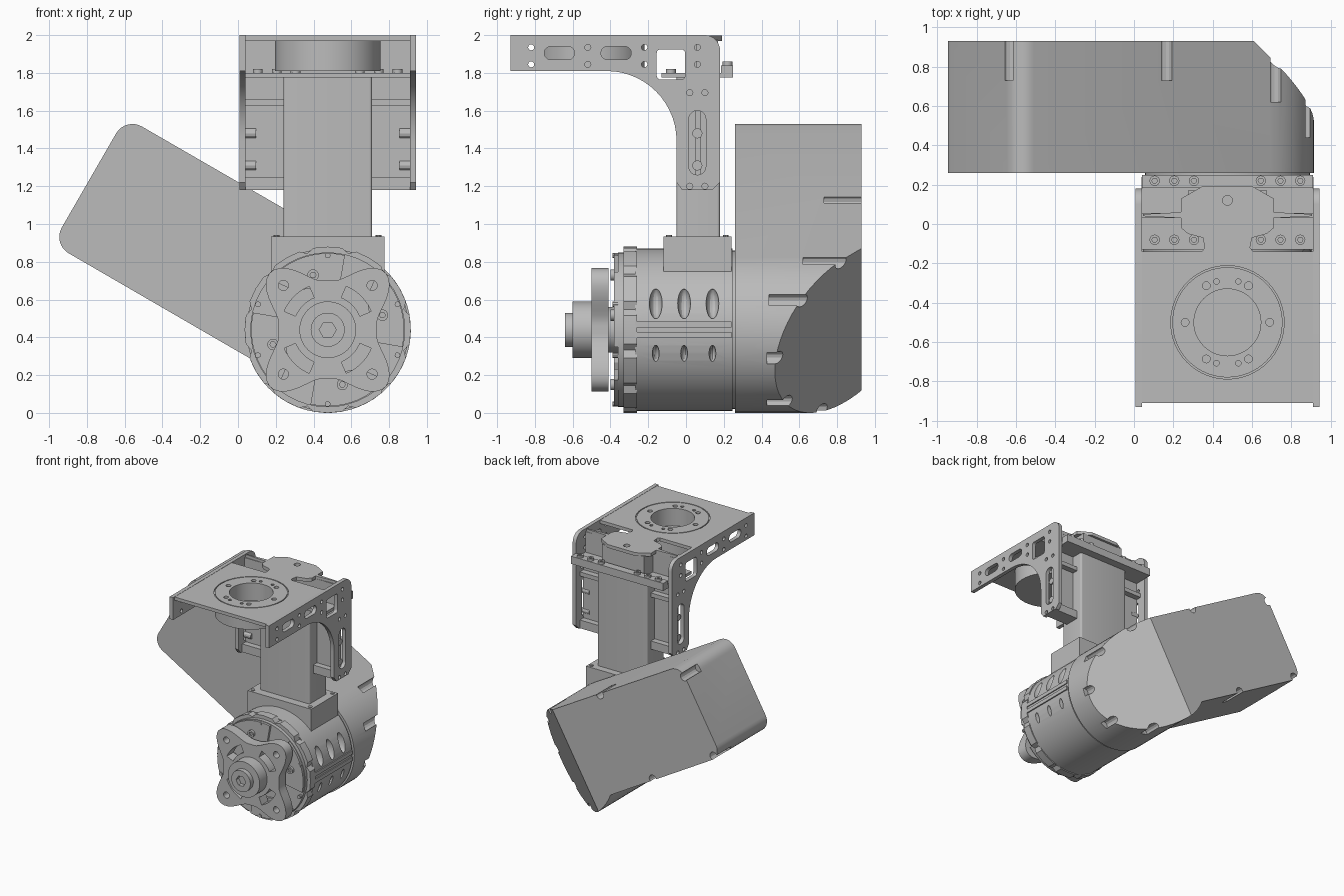
import bpy, bmesh, math
from mathutils import Vector
from math import cos, sin, pi, radians

if "Cube" in bpy.data.objects:
    bpy.data.objects.remove(bpy.data.objects["Cube"])

grey = bpy.data.materials.new("machined_grey")
grey.use_nodes = True
grey.diffuse_color = (0.5, 0.5, 0.5, 1)
grey.node_tree.nodes["Principled BSDF"].inputs["Base Color"].default_value = (0.5, 0.5, 0.5, 1)

CX, CZ = 0.475, 0.44           # motor axis, running along y
MOTOR = (CX, CZ)
BEARING = (CX, -0.5)
parts = []


def place(axis, p, t):
    return {"x": (t, p[0], p[1]), "y": (p[0], t, p[1]), "z": (p[0], p[1], t)}[axis]


def finish(name, bm):
    bmesh.ops.recalc_face_normals(bm, faces=bm.faces)
    mesh = bpy.data.meshes.new(name)
    bm.to_mesh(mesh)
    bm.free()
    mesh.materials.append(grey)
    ob = bpy.data.objects.new(name, mesh)
    bpy.context.collection.objects.link(ob)
    parts.append(ob)
    return ob


def prism(name, pts, axis, a, b):
    """Extrude a flat outline along an axis from a to b."""
    bm = bmesh.new()
    low = [bm.verts.new(place(axis, p, a)) for p in pts]
    high = [bm.verts.new(place(axis, p, b)) for p in pts]
    bm.faces.new(low)
    bm.faces.new(high)
    for i in range(len(pts)):
        j = (i + 1) % len(pts)
        bm.faces.new((low[i], low[j], high[j], high[i]))
    return finish(name, bm)


def arc(c, r, start, end, n=8):
    angles = [radians(start + (end - start) * i / n) for i in range(n + 1)]
    return [(c[0] + r * cos(t), c[1] + r * sin(t)) for t in angles]


def polar(c, r, deg):
    return c[0] + r * cos(radians(deg)), c[1] + r * sin(radians(deg))


def cyl(name, c, r, axis, a, b, n=48):
    return prism(name, arc(c, r, 0, 360, n)[:-1], axis, a, b)


def rounded(c, w, h, r):
    pts = []
    for sx, sy, a in ((1, 1, 0), (-1, 1, 90), (-1, -1, 180), (1, -1, 270)):
        pts += arc((c[0] + sx * (w / 2 - r), c[1] + sy * (h / 2 - r)), r, a, a + 90, 5)
    return pts


def box(name, x0, x1, y0, y1, z0, z1):
    return prism(name, [(x0, y0), (x1, y0), (x1, y1), (x0, y1)], "z", z0, z1)


def cut(ob, cutters):
    for c in cutters:
        mod = ob.modifiers.new("cut", "BOOLEAN")
        mod.operation, mod.solver, mod.object = "DIFFERENCE", "EXACT", c
        bpy.context.view_layer.objects.active = ob
        bpy.ops.object.modifier_apply(modifier=mod.name)
        parts.remove(c)
        bpy.data.objects.remove(c)


# Rear housing: rounded arm leaning up to the right, with a sloped end
tilt = radians(-30)


def tilted(p):
    return (CX + p[0] * cos(tilt) - p[1] * sin(tilt), CZ + p[0] * sin(tilt) + p[1] * cos(tilt))


outline = arc((0, 0), 0.44, -130, 90, 36)
outline += arc((-1.39, 0.34), 0.1, 90, 180) + arc((-1.39, -0.235), 0.1, 180, 270)
housing = prism("rear_housing", [tilted(p) for p in outline], "y", 0.26, 0.93)
bm = bmesh.new()
bm.from_mesh(housing.data)
edge = tilted((-0.1, 0))
bmesh.ops.bisect_plane(bm, geom=bm.verts[:] + bm.edges[:] + bm.faces[:], clear_outer=True,
                       plane_co=(edge[0], 0.93, edge[1]),
                       plane_no=Vector((0.46 * cos(tilt), 0.54, 0.46 * sin(tilt))))
bmesh.ops.holes_fill(bm, edges=[e for e in bm.edges if e.is_boundary])
bmesh.ops.recalc_face_normals(bm, faces=bm.faces)
bm.to_mesh(housing.data)
bm.free()
# Screw notches round the housing rim
notches = [(polar(MOTOR, 0.43, a), y) for a, y in ((56, 0.62), (21, 0.44), (-20, 0.43), (-62, 0.43), (-100, 0.6))]
notches += [(tilted(p), 0.73) for p in ((-0.61, 0.43), (-1.48, 0.35), (-0.75, -0.325), (-1.42, -0.31))]
cut(housing, [cyl("notch_cutter", p, 0.034, "y", y, 1.0, 12) for p, y in notches])

# Motor body with dimples and side rails
body = cyl("motor_body", MOTOR, 0.43, "y", -0.27, 0.245, 64)
dimples = []
for angle, size in ((19, 0.085), (-17, 0.045), (161, 0.085), (197, 0.045)):
    for y in (-0.16, -0.01, 0.14):
        bm = bmesh.new()
        bmesh.ops.create_uvsphere(bm, u_segments=16, v_segments=10, radius=1)
        bmesh.ops.scale(bm, vec=(0.05, size * 0.4, size), verts=bm.verts)
        x, z = polar(MOTOR, 0.43, angle)
        a = radians(angle)
        for v in bm.verts:
            px, pz = v.co.x, v.co.z
            v.co = (x + px * cos(a) - pz * sin(a), y + v.co.y, z + px * sin(a) + pz * cos(a))
        dimples.append(finish("dimple_cutter", bm))
cut(body, dimples)
cyl("rear_seam", MOTOR, 0.42, "y", 0.24, 0.27)
for side in (-1, 1):
    for dz in (-0.028, 0.028):
        z = CZ + dz
        a, b = sorted((CX + side * 0.38, CX + side * 0.438))
        box("side_rail", a, b, -0.27, 0.24, z - 0.016, z + 0.016)

# Front ring, cap and fasteners
ring_pts = []
for i in range(12):
    ring_pts += [polar(MOTOR, 0.44, i * 30 + d) for d in (-10, 0, 10)] + [polar(MOTOR, 0.418, i * 30 + 15)]
prism("front_ring", ring_pts, "y", -0.33, -0.26)
cyl("front_cap", MOTOR, 0.41, "y", -0.36, -0.32)
for i in range(4):
    a = i * 90 + 15
    pad = arc(MOTOR, 0.405, a - 28, a + 34, 10) + [polar(MOTOR, 0.27, a + 25), polar(MOTOR, 0.25, a - 30)]
    prism("cap_pad", pad, "y", -0.38, -0.355)
    bolt = cyl("cap_bolt", polar(MOTOR, 0.3, a), 0.03, "y", -0.4, -0.375, 16)
    cut(bolt, [cyl("socket_cutter", polar(MOTOR, 0.3, a), 0.016, "y", -0.45, -0.385, 6)])
for a in (90, 20, 160, 200, 270, 340):
    cyl("rim_screw", polar(MOTOR, 0.393, a), 0.015, "y", -0.388, -0.35, 10)

# Four-lobed output flange and hub
lobes = [polar(MOTOR, 0.26 + 0.17 * abs(sin(radians(2 * a))) ** 3.2, a) for a in range(0, 360, 4)]
flange = prism("output_flange", lobes, "y", -0.5, -0.41)
cutters = []
for a in (45, 135, 225, 315):
    cutters.append(cyl("hole_cutter", polar(MOTOR, 0.332, a), 0.027, "y", -0.6, -0.3, 16))
    slot = arc(MOTOR, 0.25, a - 22, a + 22, 10) + arc(MOTOR, 0.185, a + 22, a - 22, 10)
    cutters.append(prism("slot_cutter", slot, "y", -0.6, -0.3))
cut(flange, cutters)
cyl("output_shaft", MOTOR, 0.12, "y", -0.42, -0.35)
cyl("hub", MOTOR, 0.15, "y", -0.6, -0.49)
tip = cyl("hub_tip", MOTOR, 0.09, "y", -0.64, -0.59)
cut(tip, [cyl("hex_cutter", MOTOR, 0.045, "y", -0.7, -0.605, 6)])

# Neck block and column
box("neck_block", CX - 0.3, CX + 0.3, -0.12, 0.24, 0.7, 0.935)
for x in (CX - 0.27, CX + 0.27):
    for y in (-0.09, 0.21):
        cyl("neck_screw", (x, y), 0.016, "z", 0.93, 0.942, 10)
prism("column", rounded((CX, 0.065), 0.47, 0.23, 0.015), "z", 0.93, 1.8)

# Side plates of the bracket, cut with slots, a window and screw holes
profile = [(-0.93, 2.0)] + arc((0.1, 1.92), 0.08, 90, 0) + [(0.18, 1.22), (0.14, 1.18), (-0.02, 1.18), (-0.05, 1.22)]
profile += arc((-0.42, 1.44), 0.37, 0, 90, 14) + [(-0.93, 1.81)]
holes = [(y, z) for y in (-0.82, -0.52, -0.22, 0.06) for z in (1.845, 1.935)]
holes += [(y, z) for y in (0.02, 0.1) for z in (1.2, 1.695)]
for side, name in ((-1, "right_side_plate"), (1, "left_side_plate")):
    a, b = sorted((CX + side * 0.435, CX + side * 0.468))
    plate = prism(name, profile, "x", a, b)
    cutters = [prism("slot_cutter", rounded(c, w, h, r), "x", a - 0.1, b + 0.1)
               for c, w, h, r in (((-0.67, 1.905), 0.16, 0.07, 0.034), ((-0.37, 1.905), 0.16, 0.07, 0.034),
                                  ((0.06, 1.43), 0.09, 0.34, 0.044), ((-0.08, 1.845), 0.15, 0.16, 0.02))]
    cutters += [cyl("hole_cutter", h, 0.016, "x", a - 0.1, b + 0.1, 12) for h in holes]
    cut(plate, cutters)
    # Webs and tie bars joining the plate to the column
    a, b = sorted((CX + side * 0.22, CX + side * 0.44))
    box("web", a, b, 0.05, 0.08, 1.2, 1.79)
    box("upper_tie_bar", a, b, 0.0, 0.13, 1.625, 1.66)
    box("lower_tie_bar", a, b, 0.0, 0.13, 1.18, 1.25)
    for z in (1.31, 1.48):
        cyl("web_bolt", (0.06, z), 0.027, "x", CX + side * 0.38, CX + side * 0.45, 12)

# Top plate with a narrow tongue to the rear
half = [(0.435, -0.91), (0.435, -0.14), (0.13, -0.14), (0.115, -0.12), (0.125, -0.07),
        (0.2, -0.05), (0.235, -0.02), (0.235, 0.03), (0.43, 0.04), (0.43, 0.05),
        (0.235, 0.06), (0.235, 0.13), (0.13, 0.19)]
top = [(CX + x, y) for x, y in half] + [(CX - x, y) for x, y in reversed(half)]
top_plate = prism("top_plate", top, "z", 1.97, 1.998)
cutters = [cyl("bore_cutter", BEARING, 0.17, "z", 1.9, 2.1),
           cyl("hole_cutter", (CX, 0.12), 0.025, "z", 1.9, 2.1, 16)]
for a in (0, 60, 120, 180, 240, 300):
    cutters.append(cyl("hole_cutter", polar(BEARING, 0.215, a), 0.02, "z", 1.9, 2.1, 12))
for a in (75, 105, 255, 285):
    cutters.append(cyl("hole_cutter", polar(BEARING, 0.215, a), 0.014, "z", 1.9, 2.1, 10))
groove = cyl("groove_cutter", BEARING, 0.288, "z", 1.99, 2.1, 64)
cut(groove, [cyl("core_cutter", BEARING, 0.28, "z", 1.9, 2.2, 64)])
cut(top_plate, cutters + [groove])

# Bearing cup below the top plate
cup = cyl("bearing_cup", BEARING, 0.28, "z", 1.81, 1.972, 64)
cut(cup, [cyl("bore_cutter", BEARING, 0.17, "z", 1.85, 2.1)])

# Lower clamp plate, cross wall, rear bar and its screws
box("clamp_plate", CX - 0.435, CX + 0.435, -0.13, 0.25, 1.775, 1.8)
box("cross_wall", CX - 0.435, CX + 0.435, 0.03, 0.055, 1.79, 1.975)
box("tongue_support", CX - 0.2, CX + 0.2, 0.03, 0.17, 1.79, 1.975)
box("rear_bar", CX - 0.435, CX + 0.435, 0.185, 0.25, 1.79, 1.84)
for side in (-1, 1):
    for d in (0.17, 0.27, 0.37):
        for y, z in ((0.22, 1.835), (-0.08, 1.795)):
            screw = cyl("clamp_screw", (CX + side * d, y), 0.026, "z", z, z + 0.025, 16)
            cut(screw, [cyl("socket_cutter", (CX + side * d, y), 0.014, "z", z + 0.01, z + 0.1, 6)])

# Smooth the round surfaces and keep the machined edges crisp
bpy.ops.object.select_all(action="DESELECT")
for ob in parts:
    ob.select_set(True)
bpy.context.view_layer.objects.active = parts[0]
bpy.ops.object.shade_smooth_by_angle(angle=radians(25))
